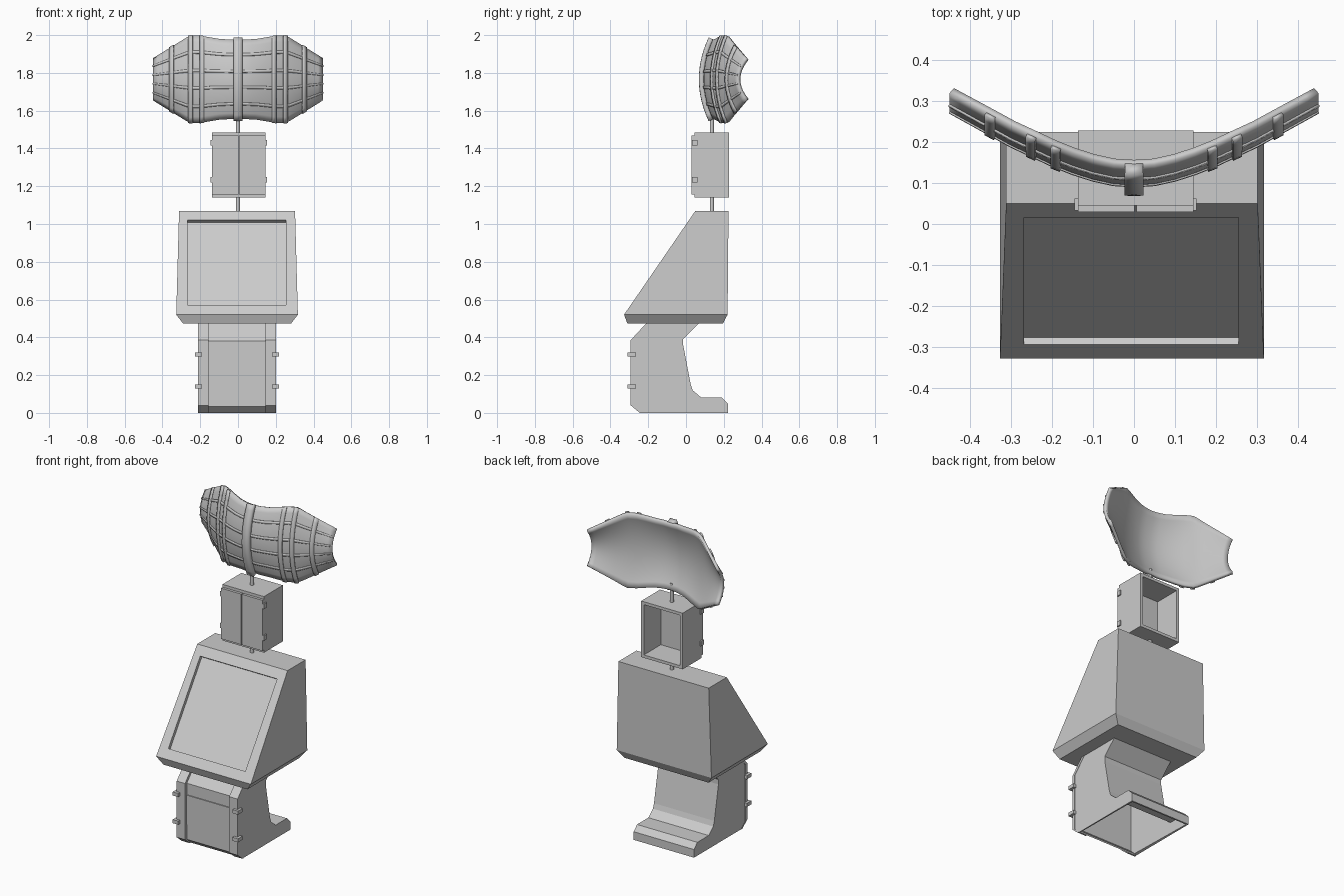
import bpy, bmesh, math
from mathutils import Vector

if "Cube" in bpy.data.objects:
    bpy.data.objects.remove(bpy.data.objects["Cube"])

CX = -0.005  # the pedestal and cabinet sit a hair off centre


def finish(bm, name, smooth=None, thick=None):
    me = bpy.data.meshes.new(name)
    bm.to_mesh(me)
    bm.free()
    ob = bpy.data.objects.new(name, me)
    bpy.context.collection.objects.link(ob)
    if thick:
        m = ob.modifiers.new("thickness", 'SOLIDIFY')
        m.thickness, m.offset, m.use_even_offset = thick, -1, True
    if smooth:
        bpy.context.view_layer.objects.active = ob
        ob.select_set(True)
        bpy.ops.object.shade_smooth_by_angle(angle=math.radians(smooth))
        ob.select_set(False)
    return ob


def loft(bm, rings):
    """Closed skin through rings with equal vertex counts."""
    vs = [[bm.verts.new(p) for p in r] for r in rings]
    n = len(vs[0])
    for a, b in zip(vs, vs[1:]):
        for i in range(n):
            bm.faces.new((a[i], a[(i + 1) % n], b[(i + 1) % n], b[i]))
    bm.faces.new(vs[0])
    bm.faces.new(vs[-1])
    bmesh.ops.recalc_face_normals(bm, faces=bm.faces[:])
    bm.normal_update()


def drop_face(bm, direction):
    """Remove the faces pointing exactly along a direction, leaving a shell."""
    d = Vector(direction)
    bmesh.ops.delete(bm, geom=[f for f in bm.faces if f.normal.dot(d) > 0.999], context='FACES')


def prism(name, yz, x0, x1, open_dir=None, **kw):
    bm = bmesh.new()
    loft(bm, [[(x, y, z) for y, z in yz] for x in (x0, x1)])
    if open_dir:
        drop_face(bm, open_dir)
    return finish(bm, name, **kw)


def box(name, x0, x1, y0, y1, z0, z1, **kw):
    return prism(name, [(y0, z0), (y1, z0), (y1, z1), (y0, z1)], x0, x1, **kw)


def rod(name, x, y, z0, z1, r):
    bm = bmesh.new()
    loft(bm, [[(x + r * math.cos(k * math.pi / 8), y + r * math.sin(k * math.pi / 8), z)
               for k in range(16)] for z in (z0, z1)])
    return finish(bm, name, smooth=40)


# Pedestal: hollow shell, open underneath
prism("pedestal", [(-0.235, 0), (-0.275, 0.035), (-0.275, 0.38), (-0.19, 0.475), (0.07, 0.475),
                   (-0.015, 0.39), (-0.015, 0.36), (0.025, 0.15), (0.035, 0.12), (0.08, 0.082),
                   (0.19, 0.082), (0.222, 0.05), (0.222, 0)],
      CX - 0.205, CX + 0.205, open_dir=(0, 0, -1), thick=0.01)
box("pedestal_door", CX - 0.15, CX + 0.15, -0.281, -0.274, 0.13, 0.31)

# Front trims and their clips
trim = [(-0.245, 0), (-0.293, 0.04), (-0.293, 0.385), (-0.21, 0.475),
        (-0.19, 0.475), (-0.275, 0.38), (-0.275, 0.035), (-0.235, 0)]
for s, side in ((-1, "left"), (1, "right")):
    a, b = sorted((CX + s * 0.15, CX + s * 0.207))
    prism(f"pedestal_trim_{side}", trim, a, b)
    for k, z in enumerate((0.14, 0.31)):
        a, b = sorted((CX + s * 0.185, CX + s * 0.222))
        box(f"pedestal_clip_{side}_{k}", a, b, -0.31, -0.266, z - 0.011, z + 0.011)

# Console cabinet with sloped, recessed screen
bm = bmesh.new()
loft(bm, [[(CX - w, y0, z), (CX + w, y0, z), (CX + w, y1, z), (CX - w, y1, z)]
          for z, w, y0, y1 in ((0.472, 0.285, -0.31, 0.195), (0.52, 0.322, -0.328, 0.22),
                               (1.07, 0.307, 0.05, 0.225))])
front = max((f for f in bm.faces if f.normal.z > 0.3 and f.normal.y < -0.3), key=lambda f: f.calc_area())
bmesh.ops.inset_individual(bm, faces=[front], thickness=0.04)
for v in front.verts:
    v.co.x = -0.268 if v.co.x < 0 else 0.255
    v.co.z = 0.57 if v.co.z < 0.8 else 1.02
    v.co.y = -0.328 + (v.co.z - 0.52) * 0.378 / 0.55
bm.normal_update()
inward = front.normal * -0.02
res = bmesh.ops.extrude_discrete_faces(bm, faces=[front])
bmesh.ops.translate(bm, verts=res["faces"][0].verts[:], vec=inward)
finish(bm, "console_cabinet")

# Poles joining the cabinet, cupboard and curved panel
rod("lower_pole", 0, 0.137, 1.06, 1.15, 0.011)
rod("upper_pole", 0, 0.137, 1.475, 1.6, 0.011)

# Cupboard: open at the back, double doors at the front
box("cupboard", -0.137, 0.145, 0.045, 0.228, 1.14, 1.485, open_dir=(0, 1, 0), thick=0.018)
box("door_left", -0.137, 0.0015, 0.029, 0.046, 1.157, 1.468)
box("door_right", 0.0065, 0.145, 0.029, 0.046, 1.157, 1.468)
for k, z in enumerate((1.235, 1.43)):
    for x, side in ((-0.139, "left"), (0.147, "right")):
        box(f"door_hinge_{side}_{k}", x - 0.006, x + 0.006, 0.033, 0.062, z - 0.015, z + 0.015)

# Curved panel surface: x across, t from -1 (bottom) to 1 (top)
HALF = [(0, 0.208), (0.1, 0.214), (0.2, 0.231), (0.255, 0.232), (0.45, 0.112)]
BACK = [(0, 0), (0.05, 0.003), (0.1, 0.014), (0.15, 0.03), (0.2, 0.05), (0.3, 0.097), (0.45, 0.18)]


def lerp(table, x):
    x = abs(x)
    for (a, p), (b, q) in zip(table, table[1:]):
        if x <= b:
            return p + (q - p) * (x - a) / (b - a)
    (a, p), (b, q) = table[-2:]
    return p + (q - p) * (x - a) / (b - a)


def surf(x, t):
    return Vector((x, 0.092 + lerp(BACK, x) + 0.048 * t * t, 1.766 + t * lerp(HALF, x)))


def sheet(name, x0, x1, t0, t1, nx, nt, lift, thick, smooth=25):
    bm = bmesh.new()
    e, rows = 0.012, []
    for i in range(nx + 1):
        row = []
        for j in range(nt + 1):
            x, t = x0 + (x1 - x0) * i / nx, t0 + (t1 - t0) * j / nt
            n = (surf(x + e, t) - surf(x - e, t)).cross(surf(x, t + e) - surf(x, t - e)).normalized()
            row.append(bm.verts.new(surf(x, t) + n * lift))
        rows.append(row)
    for i in range(nx):
        for j in range(nt):
            bm.faces.new((rows[i][j], rows[i + 1][j], rows[i + 1][j + 1], rows[i][j + 1]))
    return finish(bm, name, smooth, thick)


sheet("curved_panel", -0.45, 0.45, -1, 1, 36, 14, 0, 0.018)
sheet("centre_strap", -0.022, 0.022, -1.01, 1.01, 2, 14, 0.024, 0.03)

# Thin ribs over the panel face
for k, x in enumerate((0.19, 0.25, 0.35)):
    for s, side in ((-1, "left"), (1, "right")):
        sheet(f"panel_rib_{side}_{k}", s * x - 0.011, s * x + 0.011, -1, 1, 2, 14, 0.007, 0.009)
for k, t in enumerate((-0.62, -0.2, 0.2, 0.62)):
    sheet(f"panel_rail_{k}", -0.45, 0.45, t - 0.035, t + 0.035, 36, 1, 0.004, 0.006)
